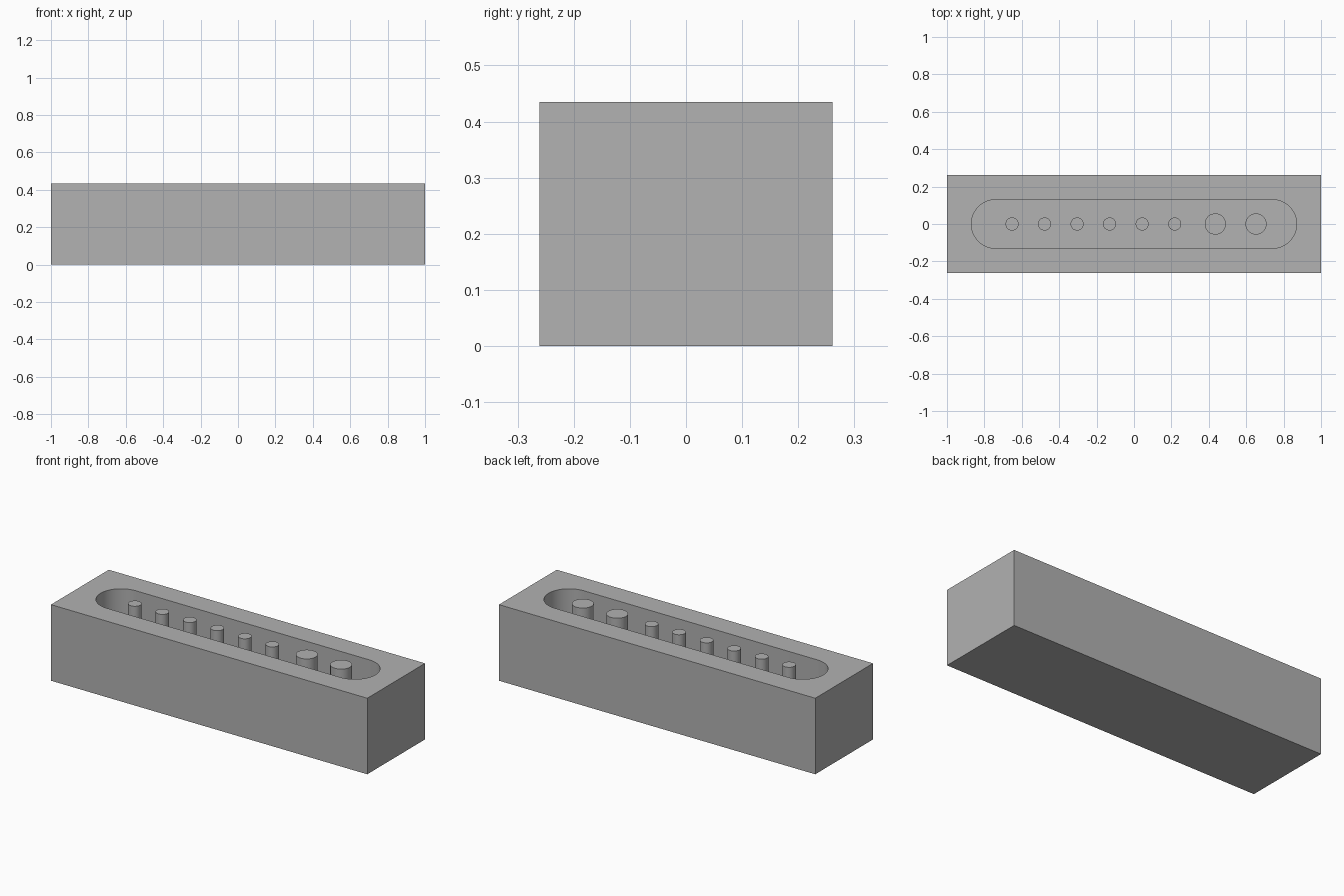
import bpy
import bmesh
import math

cube = bpy.data.objects.get("Cube")
if cube:
    bpy.data.objects.remove(cube, do_unlink=True)

U = 2 / 46                      # one design unit
LENGTH, WIDTH, HEIGHT = 46 * U, 12 * U, 10 * U
WALL = 3 * U                    # wall and floor thickness

grey = bpy.data.materials.new("Plain grey")
grey.use_nodes = True
grey.diffuse_color = (0.445, 0.445, 0.445, 1)
grey.node_tree.nodes["Principled BSDF"].inputs["Base Color"].default_value = grey.diffuse_color


def prism(name, outline, bottom, top):
    """Extrude a flat outline from bottom to top."""
    bm = bmesh.new()
    face = bm.faces.new([bm.verts.new((x, y, bottom)) for x, y in outline])
    ext = bmesh.ops.extrude_face_region(bm, geom=[face], use_keep_orig=True)
    for v in ext["geom"]:
        if isinstance(v, bmesh.types.BMVert):
            v.co.z = top
    bmesh.ops.recalc_face_normals(bm, faces=bm.faces)
    mesh = bpy.data.meshes.new(name)
    bm.to_mesh(mesh)
    bm.free()
    mesh.materials.append(grey)
    obj = bpy.data.objects.new(name, mesh)
    bpy.context.collection.objects.link(obj)
    return obj


def arc(cx, radius, start, sweep, steps):
    return [(cx + radius * math.cos(start + sweep * i / steps),
             radius * math.sin(start + sweep * i / steps)) for i in range(steps + 1)]


def smooth(obj):
    bpy.ops.object.select_all(action="DESELECT")
    obj.select_set(True)
    bpy.context.view_layer.objects.active = obj
    bpy.ops.object.shade_smooth_by_angle(angle=math.radians(30))


# Block with a round-ended slot
x, y = LENGTH / 2, WIDTH / 2
block = prism("block", [(-x, -y), (x, -y), (x, y), (-x, y)], 0, HEIGHT)
r = y - WALL
c = x - WALL - r
slot = (arc(c, r, -math.pi / 2, math.pi, 32) +
        arc(-c, r, math.pi / 2, math.pi, 32))
cutter = prism("slot_cutter", slot, WALL, HEIGHT + U)
cutter.hide_render = True
cut = block.modifiers.new("Slot", "BOOLEAN")
cut.operation = "DIFFERENCE"
cut.solver = "EXACT"
cut.object = cutter
bpy.ops.object.select_all(action="DESELECT")
block.select_set(True)
bpy.context.view_layer.objects.active = block
bpy.ops.object.modifier_apply(modifier=cut.name)
bpy.data.objects.remove(cutter, do_unlink=True)
smooth(block)

# Row of pins, flush with the top of the block
pins = [("thin_pin", px, 0.8) for px in range(-15, 6, 4)]
pins += [("thick_pin", px, 1.3) for px in (10, 15)]
for i, (name, px, radius) in enumerate(pins):
    ring = arc(px * U, radius * U, 0, math.tau, 48)[:-1]
    smooth(prism(f"{name}_{i + 1}", ring, WALL, HEIGHT))
